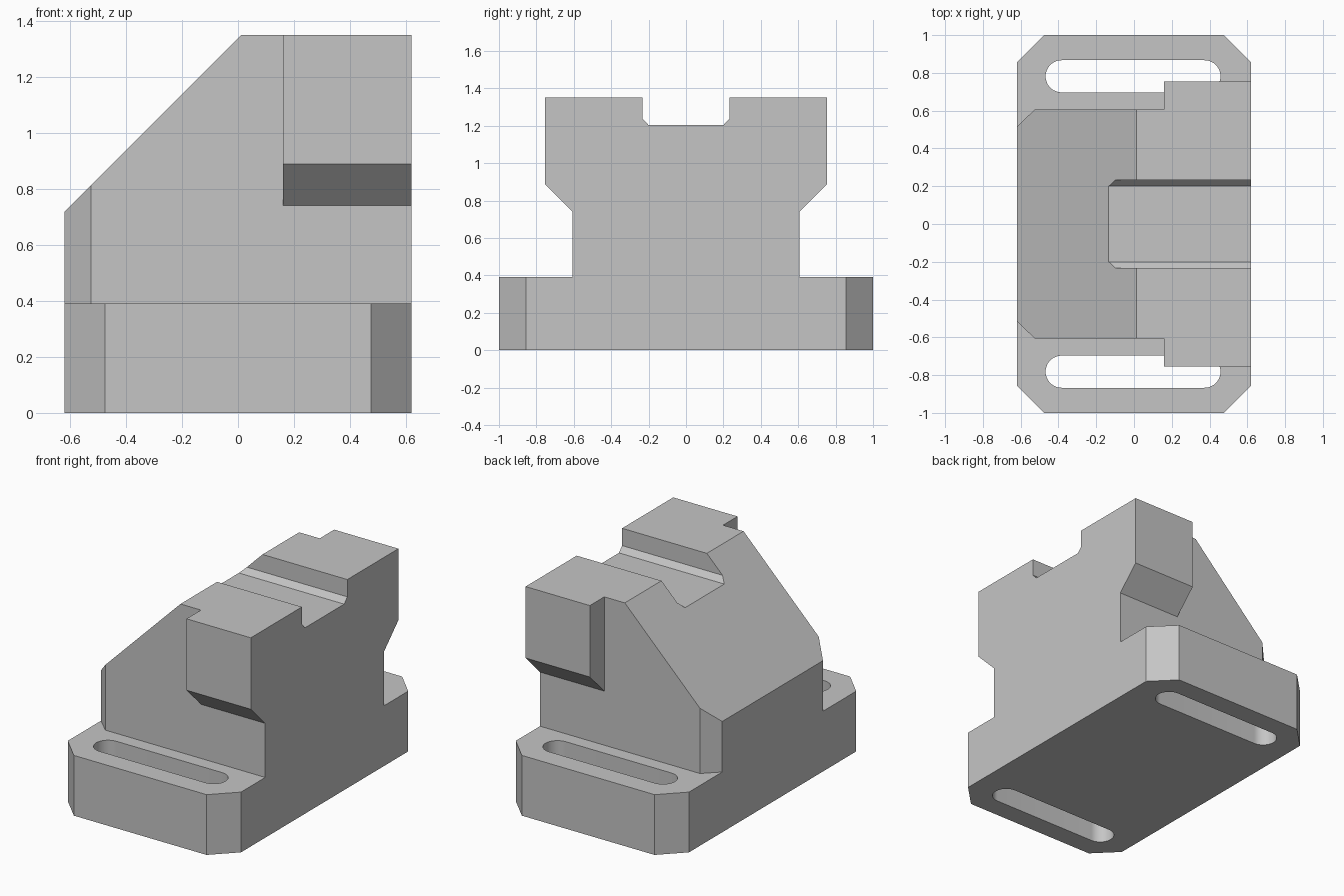
import bpy
import bmesh
from math import cos, sin, pi, radians
from mathutils import Vector

cube = bpy.data.objects.get("Cube")
if cube:
    bpy.data.objects.remove(cube, do_unlink=True)

# Single machined-metal grey
grey = bpy.data.materials.new("plain grey")
grey.use_nodes = True
colour = (0.56, 0.56, 0.56, 1)
grey.diffuse_color = colour
grey.node_tree.nodes["Principled BSDF"].inputs["Base Color"].default_value = colour


def prism(name, outline, axis, start, end):
    """Extrude a 2D outline along x, y or z, between start and end."""
    place = {"x": lambda a, b: Vector((start, a, b)),
             "y": lambda a, b: Vector((a, start, b)),
             "z": lambda a, b: Vector((a, b, start))}[axis]
    step = Vector([(end - start) * (axis == k) for k in "xyz"])
    bm = bmesh.new()
    face = bm.faces.new([bm.verts.new(place(a, b)) for a, b in outline])
    top = bmesh.ops.extrude_face_region(bm, geom=[face])["geom"]
    bmesh.ops.translate(bm, vec=step,
                        verts=[v for v in top if isinstance(v, bmesh.types.BMVert)])
    bmesh.ops.recalc_face_normals(bm, faces=bm.faces)
    mesh = bpy.data.meshes.new(name)
    bm.to_mesh(mesh)
    bm.free()
    mesh.materials.append(grey)
    obj = bpy.data.objects.new(name, mesh)
    bpy.context.collection.objects.link(obj)
    return obj


def combine(target, tool, operation):
    """Apply a boolean and discard its tool."""
    mod = target.modifiers.new("boolean", "BOOLEAN")
    mod.operation, mod.solver, mod.object = operation, "EXACT", tool
    bpy.context.view_layer.objects.active = target
    bpy.ops.object.modifier_apply(modifier=mod.name)
    bpy.data.objects.remove(tool, do_unlink=True)


def mirrored(half):
    """Close a half outline by reflecting its first coordinate."""
    return half + [(-a, b) for a, b in reversed(half)]


W = 0.62     # half width along x
BASE = 0.39  # base height
TOP = 1.35

# Base plate with clipped corners
block = prism("clamp_block", mirrored([(0.475, -1), (W, -0.855), (W, 0.855), (0.475, 1)]),
              "z", 0, BASE)

# Rounded bolt slots through both flanges
R, LEFT, RIGHT, STEPS = 0.085, -0.383, 0.373, 24
for side in (-1, 1):
    outline = []
    for centre, turn in ((RIGHT, -pi / 2), (LEFT, pi / 2)):
        for i in range(STEPS + 1):
            angle = turn + pi * i / STEPS
            outline.append((centre + R * cos(angle), side * 0.782 + R * sin(angle)))
    combine(block, prism("bolt_slot", outline, "z", -0.1, 0.5), "DIFFERENCE")

# Sloping upright, with its two low vertical corners clipped
body = prism("upright", [(-W, 0.2), (W, 0.2), (W, TOP), (0.013, TOP), (-W, 0.717)],
             "y", -0.607, 0.607)
plan = [(-W, -0.515), (-0.525, -0.607), (W, -0.607),
        (W, 0.607), (-0.525, 0.607), (-W, 0.515)]
combine(body, prism("corner_trim", plan, "z", 0, 2), "INTERSECT")

# Overhanging shoulders with sloped undersides
shoulders = mirrored([(0.5, 0.633), (0.755, 0.888), (0.755, TOP)])
combine(body, prism("shoulders", shoulders, "x", 0.16, W), "UNION")

# Chamfered groove across the top
groove = mirrored([(0.2, 1.203), (0.232, 1.238), (0.232, 1.6)])
combine(body, prism("top_groove", groove, "x", -1, 1), "DIFFERENCE")

combine(block, body, "UNION")

# Smooth slot ends, crisp edges elsewhere
bpy.ops.object.select_all(action="DESELECT")
block.select_set(True)
bpy.context.view_layer.objects.active = block
bpy.ops.object.shade_smooth_by_angle(angle=radians(25))
